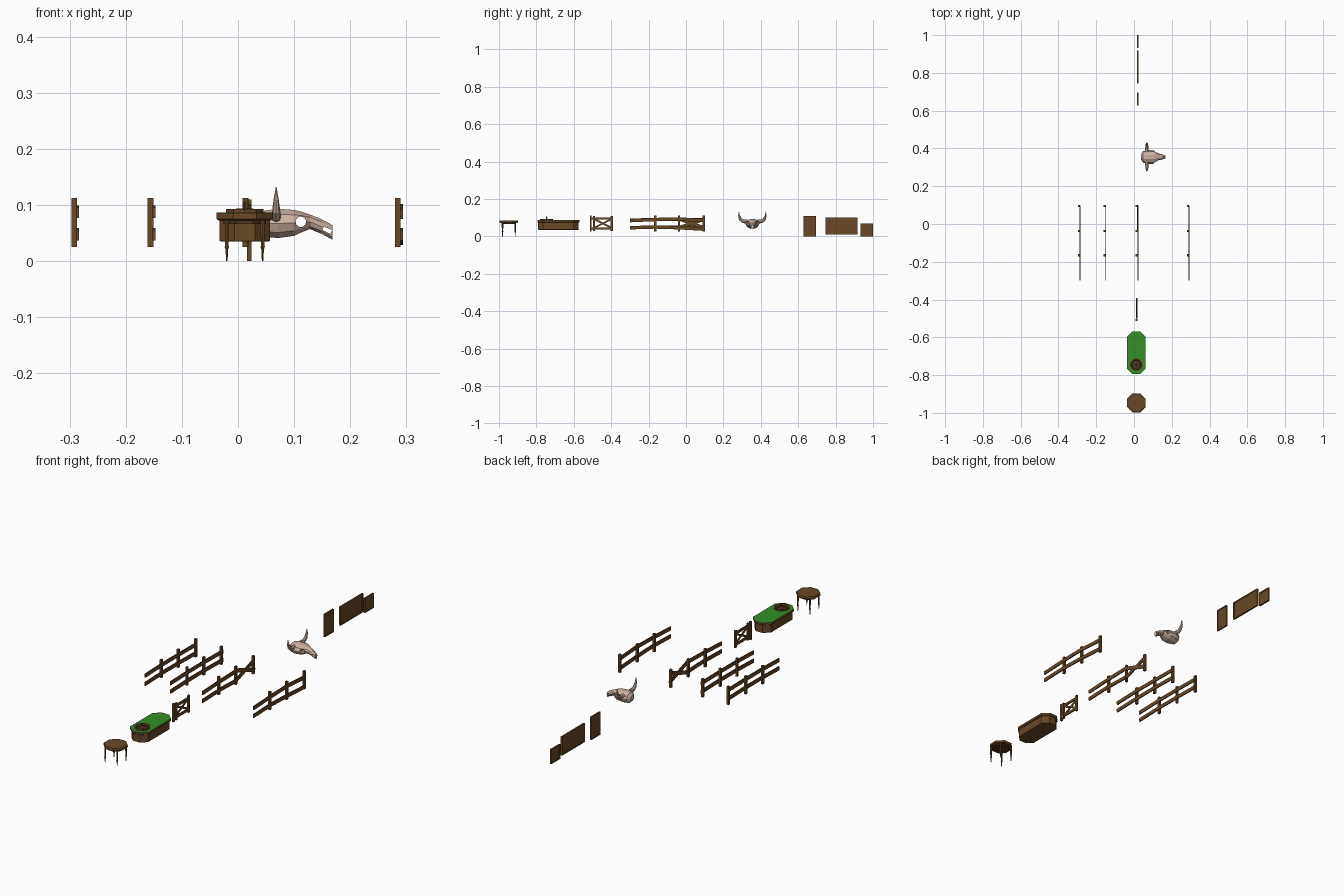
import bpy, bmesh, math
from math import pi, sin, cos
from mathutils import Vector, Matrix

if "Cube" in bpy.data.objects:
    bpy.data.objects.remove(bpy.data.objects["Cube"])


def material(name, rgb):
    m = bpy.data.materials.new(name)
    m.diffuse_color = (*rgb, 1)
    m.use_nodes = True
    m.node_tree.nodes["Principled BSDF"].inputs["Base Color"].default_value = m.diffuse_color
    return m


WOOD = material("wood", (0.14, 0.065, 0.02))
DARK = material("dark_wood", (0.075, 0.033, 0.012))
FELT = material("felt", (0.035, 0.28, 0.02))
BONE = material("bone", (0.62, 0.45, 0.36))


def finish(name, bm, mat):
    bmesh.ops.recalc_face_normals(bm, faces=bm.faces)
    me = bpy.data.meshes.new(name)
    bm.to_mesh(me)
    bm.free()
    ob = bpy.data.objects.new(name, me)
    bpy.context.collection.objects.link(ob)
    me.materials.append(mat)
    return ob


def box(name, lo, hi, mat=WOOD):
    lo, hi = Vector(lo), Vector(hi)
    bm = bmesh.new()
    bmesh.ops.create_cube(bm, size=1, matrix=Matrix.Translation((lo + hi) / 2) @ Matrix.Diagonal((*(hi - lo), 1)))
    return finish(name, bm, mat)


def plank(name, x0, x1, a, b, width, mat=WOOD):
    """Board in the yz plane running from a to b."""
    a, b = Vector(a), Vector(b)
    d = b - a
    M = (Matrix.Translation(((x0 + x1) / 2, *((a + b) / 2)))
         @ Matrix.Rotation(math.atan2(d.y, d.x), 4, 'X') @ Matrix.Diagonal((x1 - x0, d.length, width, 1)))
    bm = bmesh.new()
    bmesh.ops.create_cube(bm, size=1, matrix=M)
    return finish(name, bm, mat)


def loft(name, rings, mat=WOOD, closed=False):
    bm = bmesh.new()
    vs = [[bm.verts.new(p) for p in r] for r in rings]
    n = len(vs[0])
    pairs = list(zip(vs, vs[1:])) + ([(vs[-1], vs[0])] if closed else [])
    for r, s in pairs:
        for i in range(n):
            bm.faces.new((r[i], r[(i + 1) % n], s[(i + 1) % n], s[i]))
    if not closed:
        bm.faces.new(vs[0])
        bm.faces.new(vs[-1])
    return finish(name, bm, mat)


def lathe(name, c, profile, n=8, mat=WOOD, closed=False, stretch=0.0):
    """Rings of (apothem, z) round c; stretch pulls the two ends apart along y."""
    rings = []
    for r, z in profile:
        ring = []
        for i in range(n):
            a = 2 * pi * (i + 0.5) / n
            R = r / cos(pi / n)
            ring.append((c[0] + R * cos(a), c[1] + R * sin(a) + math.copysign(stretch, sin(a)), z))
        rings.append(ring)
    return loft(name, rings, mat, closed)


# Round table
CX = 0.012
lathe("round_table_top", (CX, -0.947), [(0.046, 0.072), (0.05, 0.075), (0.05, 0.083), (0.048, 0.086)])
lathe("round_table_apron", (CX, -0.947), [(0.038, 0.066), (0.038, 0.072)], mat=DARK)
for sx in (-1, 1):
    for sy in (-1, 1):
        lathe("round_table_leg", (CX + sx * 0.032, -0.947 + sy * 0.034),
              [(0.0016, 0), (0.002, 0.02), (0.0038, 0.025), (0.003, 0.03), (0.0036, 0.05), (0.0036, 0.073)], 6)

# Gaming table with elongated octagonal outline
GY = -0.682
lathe("gaming_table_body", (CX, GY), [(0.043, 0.035), (0.045, 0.036), (0.045, 0.075)], stretch=0.063)
lathe("gaming_table_rim", (CX, GY), [(0.046, 0.073), (0.05, 0.076), (0.05, 0.085)], stretch=0.063)
lathe("gaming_table_felt", (CX, GY), [(0.05, 0.085), (0.05, 0.0865)], mat=FELT, stretch=0.063)
lathe("wheel_bowl", (CX, -0.745), [(0.033, 0.085), (0.033, 0.093), (0.027, 0.093), (0.022, 0.088), (0.022, 0.085)],
      10, WOOD, closed=True)
lathe("wheel_disc", (CX, -0.745), [(0.024, 0.086), (0.022, 0.089), (0.007, 0.092)], 10, DARK)
lathe("wheel_spindle", (CX, -0.745), [(0.004, 0.091), (0.0022, 0.097), (0.003, 0.103), (0.001, 0.107)], 6)
for k in range(2):
    a = k * pi / 2 + pi / 4
    d = Vector((cos(a), sin(a), 0)) * 0.02
    bm = bmesh.new()
    bmesh.ops.create_cube(bm, size=1, matrix=Matrix.Translation((CX, -0.745, 0.092))
                          @ Matrix.Rotation(a, 4, 'Z') @ Matrix.Diagonal((0.04, 0.003, 0.003, 1)))
    finish("wheel_spoke", bm, WOOD)

# Gate with crossed braces
box("gate_hinge_post", (0.008, -0.514, 0.025), (0.018, -0.504, 0.112))
for y in (-0.492, -0.397):
    box("gate_stile", (0.011, y - 0.006, 0.028), (0.019, y + 0.006, 0.11))
for z in (0.042, 0.096):
    plank("gate_rail", 0.012, 0.018, (-0.504, z), (-0.392, z), 0.012)
plank("gate_brace", 0.010, 0.014, (-0.488, 0.047), (-0.401, 0.091), 0.009)
plank("gate_brace", 0.014, 0.018, (-0.488, 0.091), (-0.401, 0.047), 0.009)

# Four fence runs: each rail is a list of (y, z) ends per bay
Y = (-0.3, -0.165, -0.037, 0.095)
FENCES = {
    -0.287: ((0.086, 0.09, 0.09, 0.088), (0.046, 0.05, 0.05, 0.047)),
    -0.151: ((0.086, 0.09, 0.09, 0.088), (0.046, 0.05, 0.05, 0.047)),
    0.019: ((0.084, 0.09, 0.093, 0.045), (0.046, 0.05, 0.046, 0.092)),
    0.290: ((0.084, 0.09, 0.093, 0.084), (0.046, 0.05, 0.046, 0.038)),
}
for x, rails in FENCES.items():
    for y in Y[1:]:
        box("fence_post", (x - 0.010, y - 0.006, 0.025), (x, y + 0.006, 0.112))
    for j, heights in enumerate(rails):
        for i in range(3):
            shift = 0.003 if (i == 2 and x == 0.019 and j) else 0
            plank("fence_rail", x - shift - 0.001, x - shift + 0.004,
                  (Y[i], heights[i]), (Y[i + 1] + 0.003, heights[i + 1]), 0.018)

# Skull: faceted loft from the back of the head to the nose
SY = 0.355
sections = [(0.037, 0.055, 0.078, 0.014), (0.048, 0.043, 0.09, 0.030), (0.072, 0.041, 0.093, 0.037),
            (0.100, 0.045, 0.091, 0.037), (0.113, 0.051, 0.088, 0.031), (0.128, 0.057, 0.083, 0.018),
            (0.150, 0.048, 0.074, 0.014), (0.168, 0.038, 0.064, 0.008)]
N = 10
rings = [[(x, SY + w * cos(2 * pi * i / N), (lo + hi) / 2 + (hi - lo) / 2 * sin(2 * pi * (i) / N) / sin(0.4 * pi))
          for i in range(N)] for x, lo, hi, w in sections]
skull = loft("skull", rings, BONE)


def cut(target, cutter):
    cutter.hide_render = True
    mod = target.modifiers.new("hole", 'BOOLEAN')
    mod.operation = 'DIFFERENCE'
    mod.solver = 'EXACT'
    mod.object = cutter
    bpy.context.view_layer.objects.active = target
    bpy.ops.object.modifier_apply(modifier=mod.name)
    bpy.data.objects.remove(cutter)


# Eye sockets and nose slit
bm = bmesh.new()
bmesh.ops.create_cone(bm, cap_ends=True, segments=9, radius1=0.0095, radius2=0.0095, depth=0.12,
                      matrix=Matrix.Translation((0.112, SY, 0.07)) @ Matrix.Rotation(pi / 2, 4, 'X'))
cut(skull, finish("eye_cutter", bm, BONE))
bm = bmesh.new()
bmesh.ops.create_cube(bm, size=1, matrix=Matrix.Translation((0.159, SY, 0.055))
                      @ Matrix.Rotation(0.45, 4, 'Y') @ Matrix.Diagonal((0.016, 0.1, 0.007, 1)))
cut(skull, finish("nose_cutter", bm, BONE))

# Horns: tapering tubes curving out and up
path = [(0.025, 0.080, 0.011), (0.048, 0.080, 0.010), (0.063, 0.090, 0.0085), (0.071, 0.109, 0.0055),
        (0.072, 0.132, 0.0008)]
for s in (-1, 1):
    rings = []
    for i, (u, z, r) in enumerate(path):
        p, q = path[max(i - 1, 0)], path[min(i + 1, len(path) - 1)]
        t = math.atan2(q[1] - p[1], q[0] - p[0])
        ring = []
        for k in range(8):
            a = 2 * pi * k / 8
            ring.append((0.068 + r * 0.85 * cos(a), SY + s * (u - sin(t) * r * sin(a)), z + cos(t) * r * sin(a)))
        rings.append(ring)
    loft("horn", rings, BONE)

# Three framed boards
for y0, y1, z0, z1 in ((0.627, 0.695, 0, 0.11), (0.745, 0.918, 0.01, 0.1), (0.932, 1.0, 0, 0.07)):
    f = 0.006
    box("board_panel", (0.018, y0 + f, z0 + f), (0.022, y1 - f, z1 - f))
    for y in (y0, y1 - f):
        box("board_stile", (0.016, y, z0), (0.024, y + f, z1))
    for z in (z0, z1 - f):
        box("board_rail", (0.016, y0 + f, z), (0.024, y1 - f, z + f))
